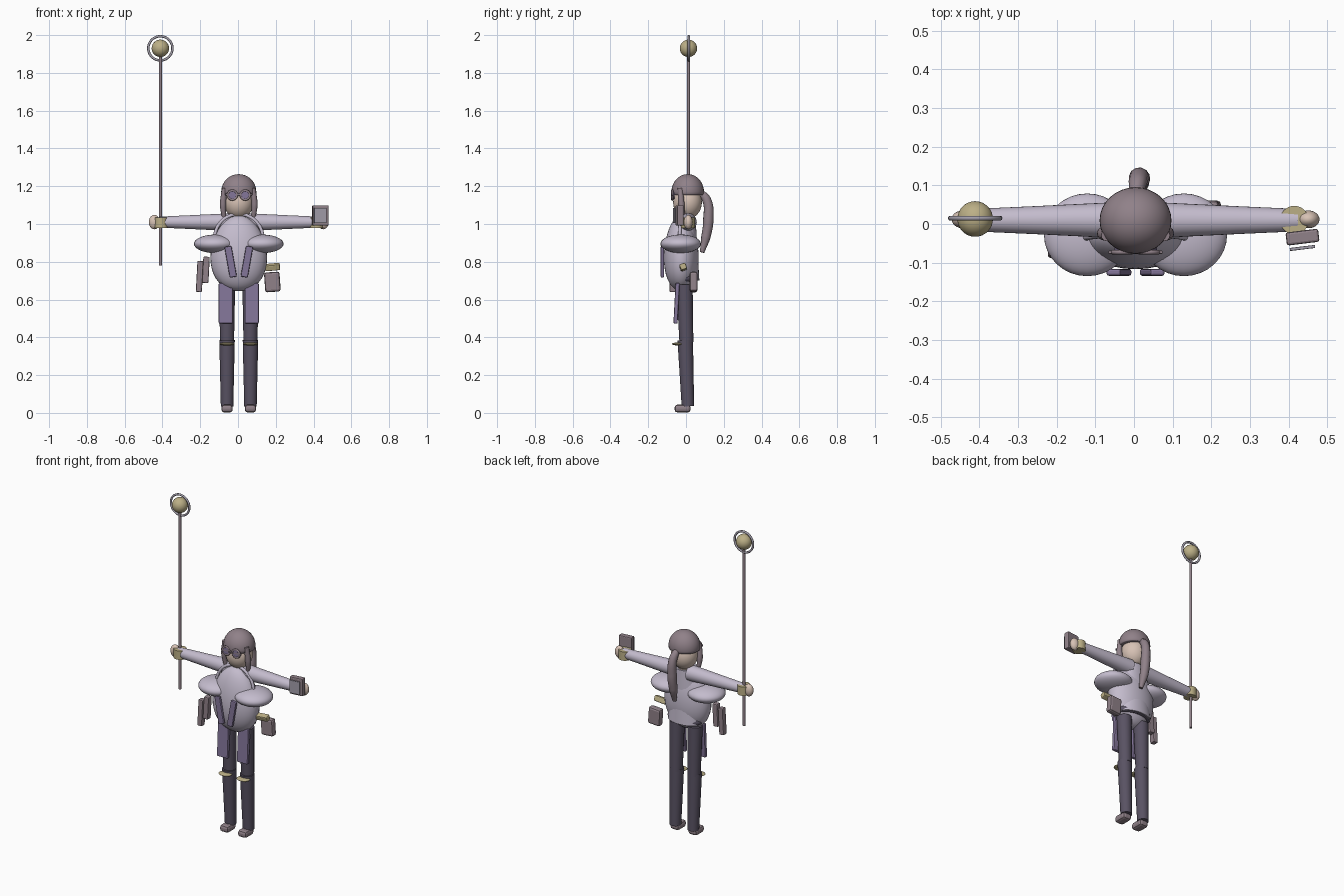
import bpy, math
from mathutils import Vector

cube = bpy.data.objects.get("Cube")
if cube:
    bpy.data.objects.remove(cube)

CX = 0.004  # body centre line


def material(name, r, g, b):
    m = bpy.data.materials.new(name)
    m.use_nodes = True
    m.diffuse_color = (r, g, b, 1)
    m.node_tree.nodes["Principled BSDF"].inputs["Base Color"].default_value = (r, g, b, 1)
    return m


LILAC = material("pale lilac cloth", .55, .50, .61)
BROWN = material("mauve brown", .28, .22, .25)
DARK = material("dark plum trousers", .10, .085, .125)
PURPLE = material("purple trim", .23, .18, .32)
GOLD = material("dull gold", .50, .43, .24)
SKIN = material("skin", .68, .54, .46)
METAL = material("grey metal", .36, .34, .40)


def finish(name, mat, smooth=True):
    o = bpy.context.object
    o.name = name
    o.data.materials.append(mat)
    if smooth:
        bpy.ops.object.shade_smooth_by_angle(angle=math.radians(40))
    return o


def ball(name, mat, loc, size):
    bpy.ops.mesh.primitive_uv_sphere_add(segments=32, ring_count=20, location=loc)
    o = finish(name, mat)
    o.scale = size
    return o


def box(name, mat, loc, size, rot=(0, 0, 0), bevel=.006):
    bpy.ops.mesh.primitive_cube_add(size=1, location=loc, rotation=[math.radians(a) for a in rot])
    bpy.context.object.scale = size
    bpy.ops.object.transform_apply(location=False, rotation=False, scale=True)
    o = finish(name, mat, False)
    if bevel:
        b = o.modifiers.new("soft edges", "BEVEL")
        b.width, b.segments = bevel, 2
    return o


def limb(name, mat, a, b, r1, r2):
    a, b = Vector(a), Vector(b)
    bpy.ops.mesh.primitive_cone_add(vertices=28, radius1=r1, radius2=r2, depth=(b - a).length,
                                    location=(a + b) / 2)
    o = finish(name, mat)
    o.rotation_euler = (b - a).to_track_quat("Z", "Y").to_euler()
    return o


def ring(name, mat, loc, major, minor, rot=(90, 0, 0)):
    bpy.ops.mesh.primitive_torus_add(major_radius=major, minor_radius=minor, major_segments=40,
                                     minor_segments=10, location=loc,
                                     rotation=[math.radians(a) for a in rot])
    return finish(name, mat)


def strand(name, mat, points, radii):
    c = bpy.data.curves.new(name, "CURVE")
    c.dimensions = "3D"
    c.bevel_depth, c.bevel_resolution, c.use_fill_caps = 1, 4, True
    s = c.splines.new("BEZIER")
    s.bezier_points.add(len(points) - 1)
    for p, co, r in zip(s.bezier_points, points, radii):
        p.co, p.radius = co, r
        p.handle_left_type = p.handle_right_type = "AUTO"
    c.materials.append(mat)
    o = bpy.data.objects.new(name, c)
    bpy.context.collection.objects.link(o)


# Torso, waist and collar
egg = ball("torso", LILAC, (CX, -.025, .845), (.15, .092, .2))
for v in egg.data.vertices:  # fuller below the middle
    v.co.z -= .12 * (1 - v.co.z ** 2)
back = limb("back_bodice", LILAC, (CX, .01, .70), (CX, .01, 1.03), .105, .07)
back.scale.y = .58
belt = ring("belt", DARK, (CX, -.002, .715), .095, .02, (0, 0, 0))
belt.scale.y = .6
ring("collar_hoop", LILAC, (CX, -.035, .925), .128, .009, (86, 0, 0))
limb("neck", SKIN, (CX, .008, .98), (CX, .008, 1.08), .035, .035)

# Paired parts
for side, s in (("left", 1), ("right", -1)):
    def at(x, y, z):
        return (CX + s * x, y, z)

    ball(side + "_cape_puff", LILAC, at(.125, -.028, .895), (.112, .107, .049))
    box(side + "_chest_strip", PURPLE, at(.043, -.125, .80), (.038, .018, .165), (0, s * 10, 0))

    # Arm
    limb(side + "_upper_arm", LILAC, at(.04, .01, 1.01), at(.265, .01, 1.01), .047, .036)
    limb(side + "_forearm", LILAC, at(.265, .01, 1.01), at(.42, .01, 1.01), .036, .029)
    limb(side + "_cuff", GOLD, at(.411, .01, .98), at(.411, .01, 1.035), .037, .037)
    ball(side + "_hand", SKIN, at(.447, .012, 1.01), (.029, .023, .038))

    # Leg
    limb(side + "_thigh", DARK, at(.062, .002, .375), at(.062, -.008, .68), .037, .043)
    limb(side + "_shin", DARK, at(.062, .01, .035), at(.062, -.004, .385), .033, .041)
    box(side + "_thigh_panel", PURPLE, at(.069, -.05, .58), (.074, .022, .215), (-3, 0, 0))
    ball(side + "_knee_plate", GOLD, at(.062, -.042, .365), (.041, .033, .008))
    box(side + "_shoe", BROWN, at(.062, -.018, .023), (.06, .085, .042), bevel=.015)

    # Goggles and hair locks
    ring(side + "_goggle_rim", BROWN, at(.034, -.073, 1.153), .024, .006)
    limb(side + "_goggle_lens", PURPLE, at(.034, -.077, 1.153), at(.034, -.06, 1.153), .021, .021)
    strand(side + "_hair_lock", BROWN,
           [at(.075, -.03, 1.19), at(.083, -.024, 1.1), at(.073, -.012, 1.0)], [.014, .017, .008])

# Head and hair cap
ball("face", SKIN, (CX, .008, 1.115), (.078, .076, .088))
cap = ball("hair_cap", BROWN, (CX, .009, 1.17), (.093, .086, .094))
for v in cap.data.vertices:
    v.co.z = max(v.co.z, -.18)
box("goggle_bridge", BROWN, (CX, -.073, 1.155), (.14, .008, .012), bevel=.002)
strand("ponytail", BROWN,
       [(CX, .07, 1.17), (.01, .108, 1.13), (.014, .118, 1.02), (.014, .105, .93), (.02, .085, .85)],
       [.018, .024, .028, .025, .012])

# Staff with hooped orb
limb("staff", BROWN, (-.411, .013, .78), (-.411, .013, 1.9), .008, .008)
ball("staff_orb", GOLD, (-.411, .013, 1.93), (.046, .046, .046))
ring("staff_hoop", METAL, (-.411, .015, 1.93), .064, .0065)

# Book and its cover plate in the left hand
box("book", BROWN, (.436, -.034, 1.045), (.085, .034, .108), (0, 0, 7))
box("book_plate", METAL, (.436, -.062, 1.045), (.066, .008, .08), (0, 0, 7), .002)

# Hip gear
box("left_pouch", BROWN, (.182, .04, .693), (.082, .042, .105), (0, -4, 0), .012)
box("left_scroll", GOLD, (.182, -.015, .772), (.08, .034, .033), (20, -5, 0))
box("right_outer_case", BROWN, (-.203, -.07, .722), (.032, .035, .165), (0, 3, 0))
box("right_inner_case", BROWN, (-.17, -.06, .757), (.034, .035, .14), (0, 3, 0))
